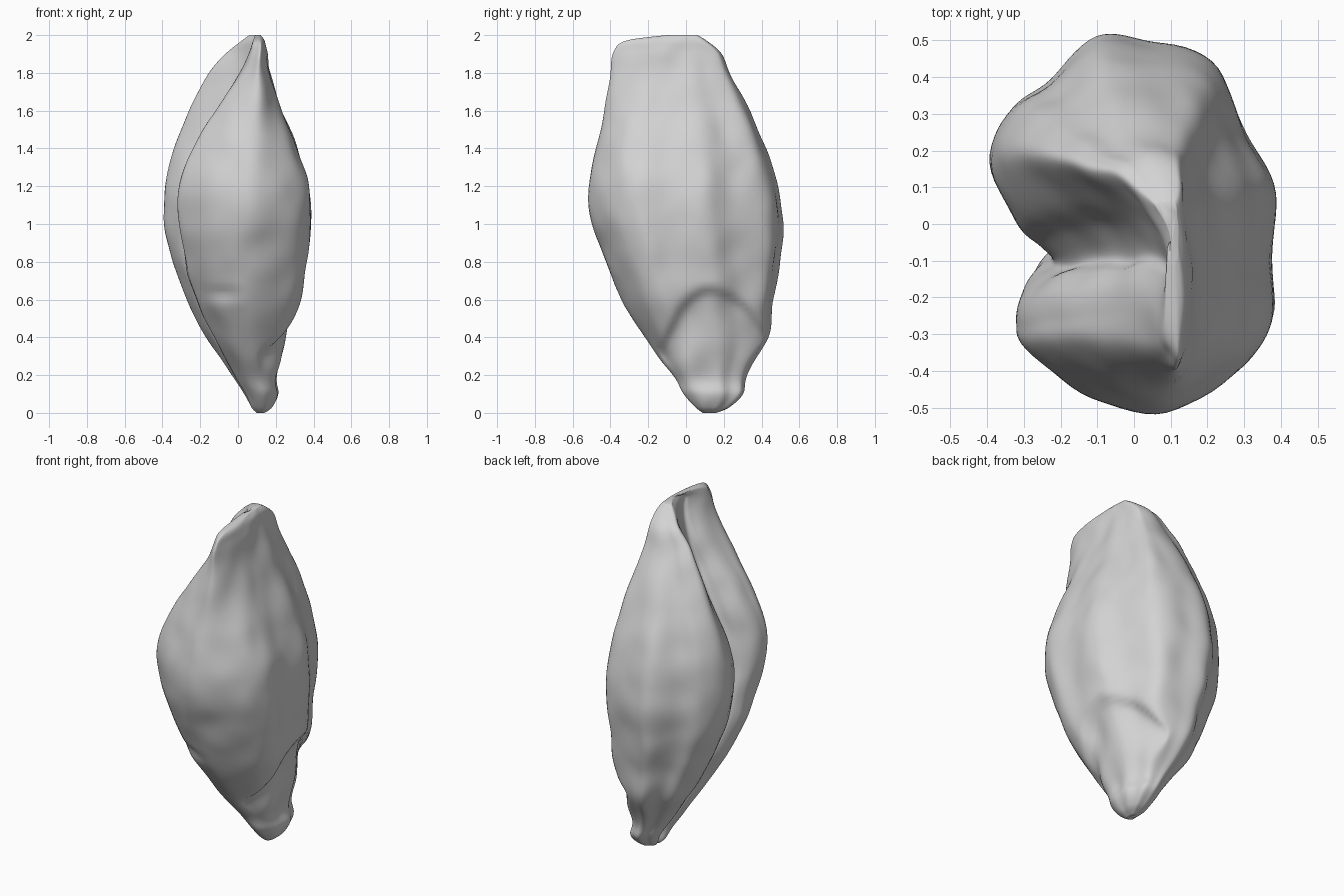
import bpy
import bmesh
from mathutils import Vector, noise

default_cube = bpy.data.objects.get("Cube")
if default_cube:
    bpy.data.objects.remove(default_cube, do_unlink=True)

# Outline curves of the kernel, in hundredths, sampled at shared heights
outline = {
    "height": [0, 3, 10, 20, 40, 60, 80, 100, 120, 140, 160, 180, 191, 197, 200],
    "back_lobe": [10, 7, 3, -3, -17, -27, -35, -39, -39, -34, -26, -15, -5, 2, 6],
    "front_lobe": [10, 7, 4, -2, -13, -22, -28, -31, -31, -24, -12, 1, 6, 8, 9],
    "groove": [12, 10, 7, 1, -9, -17, -21, -22, -19, -11, -1, 6, 9, 10, 10],
    "flat_side": [14, 18, 21, 20, 26, 33, 36, 38, 37, 31, 23, 17, 15, 14, 12],
    "front": [9, 5, -1, -7, -22, -34, -42, -49, -51, -47, -43, -40, -38, -32, -10],
    "back": [16, 23, 30, 32, 43, 46, 49, 51, 48, 42, 33, 23, 18, 11, 6],
    "crease": [12, 13, 13, 10, 5, 0, -5, -9, -10, -9, -8, -7, -9, -11, -4],
}

# Cross-section: x runs from one outline towards another by a share; depth goes
# from the crease to the front (-1) or back (1); the last value is how far the
# point moves along as the crease opens into a trough near the top
section = [
    ("middle", "flat_side", 1, -.4, 0), ("middle", "flat_side", .98, 0, 0),
    ("middle", "flat_side", 1, .34, 0), ("middle", "flat_side", .7, .6, 0),
    ("middle", "flat_side", .43, .9, 0), ("middle", "back_lobe", .1, .98, 0),
    ("middle", "back_lobe", .4, 1, 0), ("middle", "back_lobe", .65, .8, .17),
    ("middle", "back_lobe", .87, .68, .27), ("middle", "back_lobe", 1, .43, .45),
    ("groove", "back_lobe", .6, .16, .45), ("groove", "back_lobe", .2, .06, .25),
    ("groove", "front_lobe", 0, -.03, 0), ("groove", "front_lobe", .5, -.12, -.05),
    ("groove", "front_lobe", .9, -.24, -.1),
    ("middle", "front_lobe", 1, -.4, -.15), ("middle", "front_lobe", .94, -.57, -.25),
    ("middle", "front_lobe", .5, -.92, 0), ("middle", "front_lobe", 0, -1, 0),
    ("middle", "flat_side", .7, -.72, 0),
]


def smooth_step(t):
    t = max(0.0, min(1.0, t))
    return t * t * (3 - 2 * t)


def spline(a, b, c, d, t):
    """Catmull-Rom blend between b and c."""
    return b + (c - a) * (t / 2) + (a * 2 - b * 5 + c * 4 - d) * (t * t / 2) \
        + (b * 3 - a - c * 3 + d) * (t ** 3 / 2)


def sample_outline(name, position):
    values = outline[name]
    last = len(values) - 1
    i = min(int(position), last - 1)
    near = [values[max(0, min(last, i + k))] for k in (-1, 0, 1, 2)]
    return spline(*near, position - i) / 100


def section_points(position, steps):
    """Closed smooth ring of points at one position along the kernel."""
    at = {name: sample_outline(name, position) for name in outline}
    z = at["height"]
    at["middle"] = (at["groove"] + at["flat_side"]) / 2
    opening = max(0.0, z - 1) ** 1.5
    corners = []
    for base, side, share, depth, shift in section:
        x = at[base] + (at[side] - at[base]) * share
        depth += shift * opening
        reach = at["back"] - at["crease"] if depth > 0 else at["crease"] - at["front"]
        corners.append(Vector((x, at["crease"] + reach * depth, z)))
    count = len(corners)
    ring = []
    for i in range(count):
        near = [corners[(i + k) % count] for k in (-1, 0, 1, 2)]
        for s in range(steps):
            ring.append(spline(*near, s / steps))
    return ring, at["middle"]


def add_relief(p, middle):
    """Germ hollow, front wrinkle and gentle surface unevenness."""
    x, y, z = p
    bend = 5 if y < .12 else 2.5
    inside = .68 - bend * (y - .12) ** 2 - z
    hollow = smooth_step(inside / .06) * (1 - smooth_step((inside - .1) / .25))
    side = smooth_step((x - middle) / .08)
    p.x -= .04 * hollow * side
    if y < -.15:
        across = smooth_step(1 - abs(x + .08) / .16)
        p.y += .02 * across * smooth_step(1 - abs(z - .63) / .05)
    taper = smooth_step(z / .1) * smooth_step((2 - z) / .1)
    p.x += .01 * taper * noise.noise(Vector((x * 5, y * 8, z * 6)))
    p.y += .01 * taper * noise.noise(Vector((x * 8, y * 5, z * 6 + 9)))
    return p


# Kernel surface, lofted from ring to ring
bm = bmesh.new()
rows_per_span = 8
spans = len(outline["height"]) - 1
rings = []
for row in range(spans * rows_per_span + 1):
    points, middle = section_points(row / rows_per_span, 7)
    rings.append([bm.verts.new(add_relief(p, middle)) for p in points])
for low, high in zip(rings, rings[1:]):
    for j in range(len(low)):
        k = (j + 1) % len(low)
        bm.faces.new((low[j], low[k], high[k], high[j]))
bm.faces.new(list(reversed(rings[0])))
bm.faces.new(rings[-1])
bmesh.ops.recalc_face_normals(bm, faces=bm.faces[:])
for face in bm.faces:
    face.smooth = True
mesh = bpy.data.meshes.new("grain_kernel")
bm.to_mesh(mesh)
bm.free()
kernel = bpy.data.objects.new("grain_kernel", mesh)
bpy.context.collection.objects.link(kernel)

# Relax the loft slightly so ridges stay soft
relax = kernel.modifiers.new("soften", "SMOOTH")
relax.factor = .5
relax.iterations = 3

# Plain grey colour
grey = bpy.data.materials.new("light_grey")
grey.use_nodes = True
colour = (.65, .65, .65, 1)
grey.diffuse_color = colour
grey.node_tree.nodes["Principled BSDF"].inputs["Base Color"].default_value = colour
mesh.materials.append(grey)
